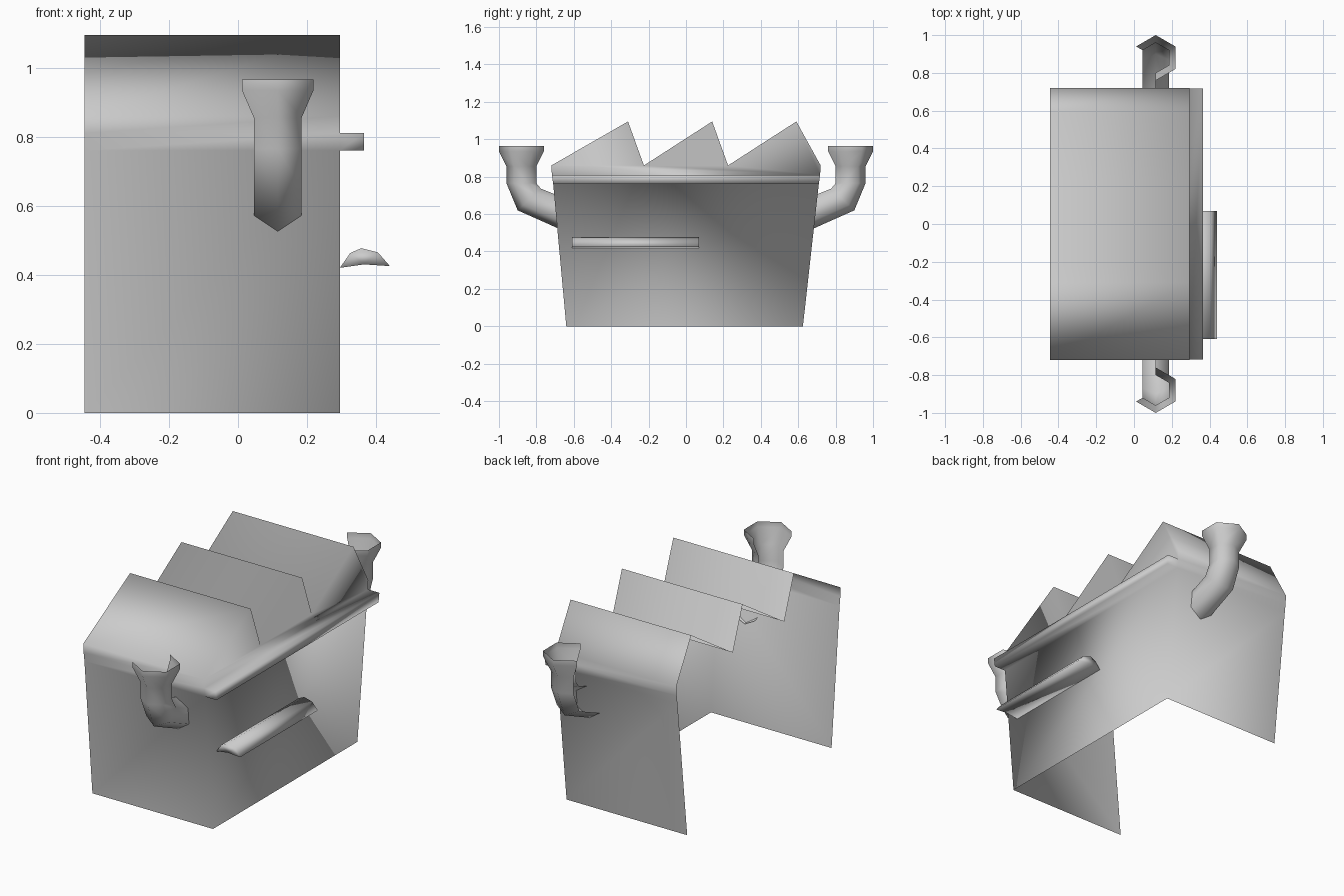
import bpy, bmesh, math

cube = bpy.data.objects.get("Cube")
if cube:
    bpy.data.objects.remove(cube, do_unlink=True)

grey = bpy.data.materials.new("plain_grey")
grey.use_nodes = True
GREY = (0.6, 0.6, 0.6, 1)
grey.diffuse_color = GREY
grey.node_tree.nodes["Principled BSDF"].inputs["Base Color"].default_value = GREY


def finish(bm, name):
    """Turn a bmesh into a smooth grey object."""
    bmesh.ops.recalc_face_normals(bm, faces=bm.faces)
    for f in bm.faces:
        f.smooth = True
    mesh = bpy.data.meshes.new(name)
    bm.to_mesh(mesh)
    bm.free()
    mesh.materials.append(grey)
    obj = bpy.data.objects.new(name, mesh)
    bpy.context.collection.objects.link(obj)
    return obj


def skin(bm, rows):
    """Bridge neighbouring rows of vertices with quads."""
    for a, b in zip(rows, rows[1:]):
        for i in range(len(a) - 1):
            bm.faces.new((a[i], a[i + 1], b[i + 1], b[i]))


# Factory shell: sawtooth outline swept along x, open below and on the -x side
X0, X1, X_LEDGE = -0.445, 0.295, 0.365
outline = [(-0.64, 0), (-0.71, 0.76), (-0.717, 0.81), (-0.72, 0.86),
           (-0.31, 1.095), (-0.225, 0.86), (0.14, 1.095), (0.225, 0.86), (0.59, 1.095),
           (0.72, 0.86), (0.717, 0.81), (0.71, 0.76), (0.625, 0)]
bm = bmesh.new()
far, near = [[bm.verts.new((x, y, z)) for y, z in outline] for x in (X0, X1)]
skin(bm, [far, near])
bm.faces.new((near[0], near[1], near[-2], near[-1]))      # side wall
bm.faces.new(near[2:-2])                                  # sawtooth gable
# Ledge along the side wall
inner = [near[i] for i in (1, 2, -3, -2)]
outer = [bm.verts.new((X_LEDGE, v.co.y, v.co.z)) for v in inner]
for i in range(4):
    j = (i + 1) % 4
    bm.faces.new((inner[i], inner[j], outer[j], outer[i]))
bm.faces.new(outer)
finish(bm, "factory_shell")

# Bent chimney pipes: hexagonal, with the two hidden inner sides left open
# each section: centre y, centre z, offset y and z to the outer corner, radius
sections = [(-0.88, 0.965, -0.12, 0, 0.12), (-0.88, 0.935, -0.12, 0, 0.12),
            (-0.88, 0.855, -0.08, 0, 0.08), (-0.88, 0.765, -0.08, 0.0, 0.08),
            (-0.838, 0.678, -0.062, -0.058, 0.08), (-0.66, 0.602, -0.02, -0.08, 0.08)]
PIPE_X = 0.115
for name, side in (("front_pipe", 1), ("back_pipe", -1)):
    bm = bmesh.new()
    rows = []
    for cy, cz, oy, oz, r in sections:
        row = []
        for k in range(-1, 4):
            a = k * math.pi / 3
            row.append(bm.verts.new((PIPE_X + r * math.sin(a),
                                     side * (cy + oy * math.cos(a)),
                                     cz + oz * math.cos(a))))
        rows.append(row)
    skin(bm, rows)
    finish(bm, name)

# Small rounded awning on the side wall
arch = [(0.295, 0.42), (0.325, 0.463), (0.357, 0.477), (0.405, 0.465),
        (0.44, 0.425), (0.365, 0.43)]
bm = bmesh.new()
ends = [[bm.verts.new((x, y, z)) for x, z in arch] for y in (-0.61, 0.07)]
skin(bm, [e + e[:1] for e in ends])
for e in ends:
    bm.faces.new(e)
finish(bm, "side_awning")
